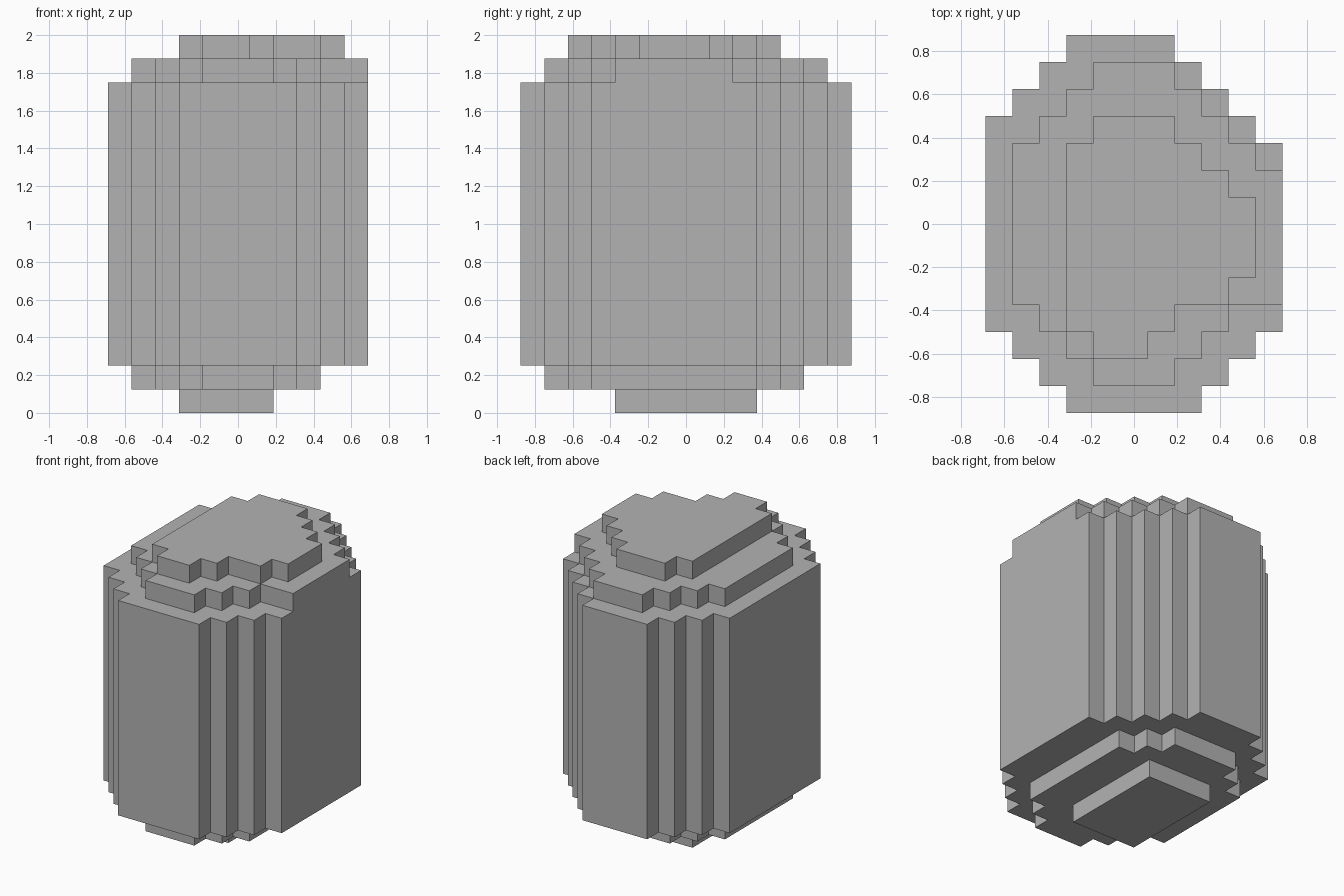
import bpy
import bmesh

CELL = 0.125            # size of one block
X0, Y0 = -0.6875, -0.875  # front corner of the block grid

cube = bpy.data.objects.get("Cube")
if cube:
    bpy.data.objects.remove(cube, do_unlink=True)

# Single grey material
GREY = (0.45, 0.45, 0.45, 1.0)
grey = bpy.data.materials.new("plain_grey")
grey.use_nodes = True
grey.diffuse_color = GREY
bsdf = next(n for n in grey.node_tree.nodes if n.type == 'BSDF_PRINCIPLED')
bsdf.inputs["Base Color"].default_value = GREY
bsdf.inputs["Roughness"].default_value = 0.8


def outline(first_row, runs):
    """Stepped outline from runs of (row count, left cell, right cell), front to back."""
    left, right, row = [], [], first_row
    for count, a, b in runs:
        for side, col in ((left, a), (right, b)):
            for r in (row, row + count):
                side.append((X0 + col * CELL, Y0 + r * CELL))
        row += count
    points = right + left[::-1]
    # drop repeated points where neighbouring runs share an edge
    return [p for i, p in enumerate(points) if p != points[i - 1]]


def tier(name, bottom, top, first_row, runs):
    """Extrude a stepped outline between two block heights."""
    bm = bmesh.new()
    base = bm.faces.new([bm.verts.new((x, y, bottom * CELL))
                         for x, y in outline(first_row, runs)])
    wall = bmesh.ops.extrude_face_region(bm, geom=[base], use_keep_orig=True)
    lifted = [v for v in wall["geom"] if isinstance(v, bmesh.types.BMVert)]
    bmesh.ops.translate(bm, verts=lifted, vec=(0, 0, (top - bottom) * CELL))
    bmesh.ops.recalc_face_normals(bm, faces=bm.faces)
    mesh = bpy.data.meshes.new(name)
    bm.to_mesh(mesh)
    bm.free()
    mesh.materials.append(grey)
    obj = bpy.data.objects.new(name, mesh)
    bpy.context.collection.objects.link(obj)
    return obj


# Foot block
tier("foot", 0, 1, 4, [(6, 3, 7)])

# Lower step under the body
tier("lower_step", 1, 2, 1, [(1, 4, 7), (1, 3, 8), (1, 2, 9), (6, 1, 9),
                             (1, 2, 8), (1, 3, 7)])

# Tall main body
tier("main_body", 2, 14, 0, [(1, 3, 8), (1, 2, 9), (1, 1, 10), (7, 0, 11),
                             (1, 0, 10), (1, 1, 9), (1, 2, 8), (1, 3, 7)])

# Upper step on the body
tier("upper_step", 14, 15, 1, [(1, 4, 7), (1, 3, 8), (1, 2, 9), (5, 1, 11),
                               (1, 1, 10), (1, 2, 9), (1, 3, 8), (1, 4, 7)])

# Irregular cap on top
tier("cap", 15, 16, 2, [(1, 4, 6), (1, 3, 7), (1, 3, 9), (3, 3, 10),
                        (1, 3, 9), (1, 3, 8), (1, 4, 7)])
